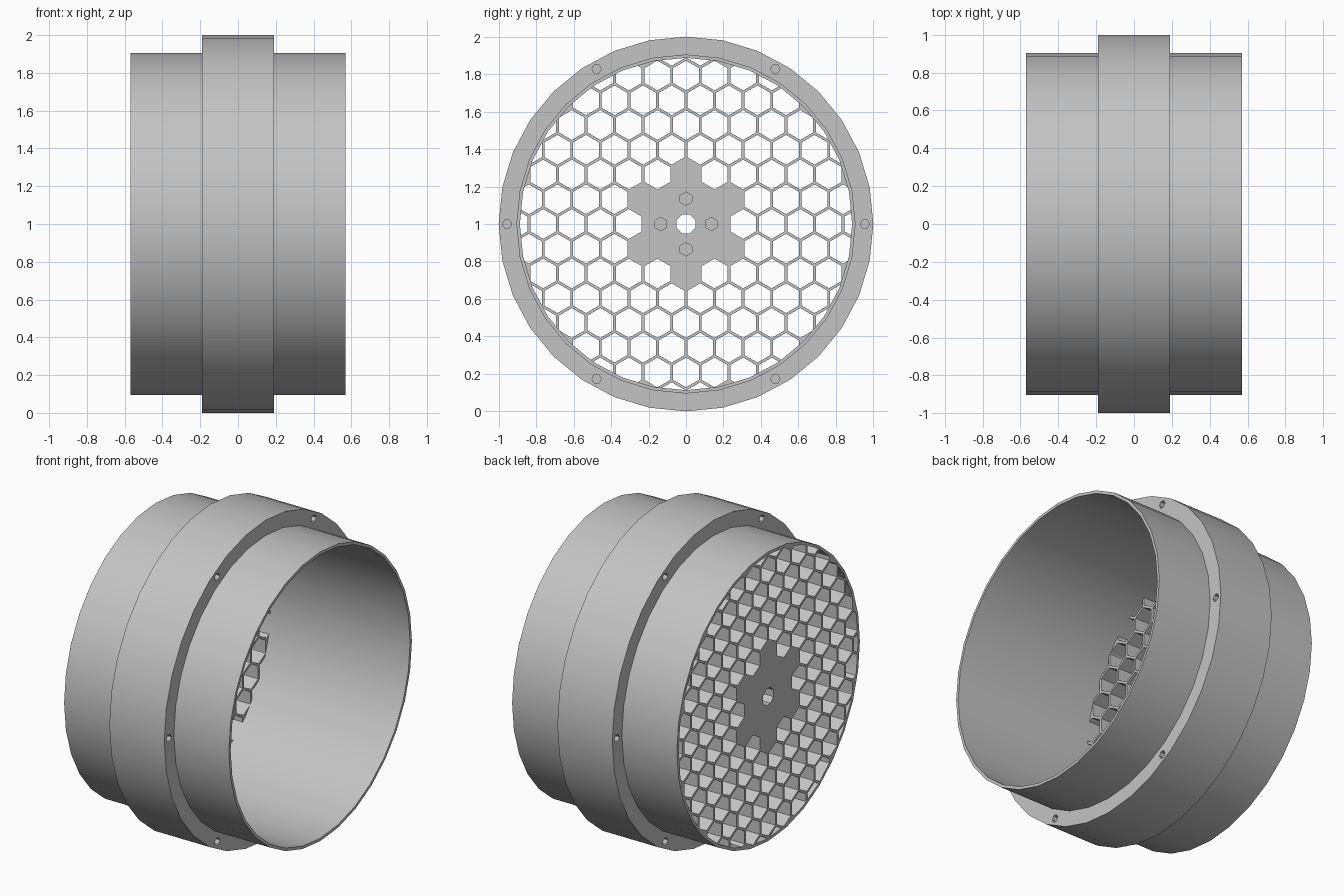
import bpy, bmesh
from math import pi, sin, cos, hypot, radians, sqrt

if "Cube" in bpy.data.objects:
    bpy.data.objects.remove(bpy.data.objects["Cube"])

HALF = 0.57        # half length of the tube along x
R_TUBE, R_IN, R_BAND = 0.905, 0.887, 1.0
BAND = 0.19        # half width of the raised band
SIDES = 32
PITCH, WALL = 0.1525, 0.015
DEPTH = 0.18       # honeycomb depth

grey = bpy.data.materials.new("plain grey")
grey.use_nodes = True
colour = (0.55, 0.55, 0.55, 1)
grey.diffuse_color = colour
grey.node_tree.nodes["Principled BSDF"].inputs["Base Color"].default_value = colour


def ring(bm, x, r, n, y=0.0, z=0.0, phase=0.0):
    """Ring of vertices around an axis parallel to x."""
    angles = [phase + 2 * pi * i / n for i in range(n)]
    return [bm.verts.new((x, y + r * cos(a), 1 + z + r * sin(a))) for a in angles]


def bridge(bm, a, b):
    n = len(a)
    for i in range(n):
        j = (i + 1) % n
        bm.faces.new((a[i], a[j], b[j], b[i]))


def prism(bm, x0, x1, r, n, y=0.0, z=0.0, phase=0.0):
    a = ring(bm, x0, r, n, y, z, phase)
    b = ring(bm, x1, r, n, y, z, phase)
    bridge(bm, a, b)
    bm.faces.new(a)
    bm.faces.new(b)


def make(name, bm):
    bmesh.ops.recalc_face_normals(bm, faces=bm.faces)
    mesh = bpy.data.meshes.new(name)
    bm.to_mesh(mesh)
    bm.free()
    mesh.materials.append(grey)
    obj = bpy.data.objects.new(name, mesh)
    bpy.context.collection.objects.link(obj)
    return obj


def cut(obj, cutter):
    """Subtract the cutter, then discard it."""
    mod = obj.modifiers.new("cut", 'BOOLEAN')
    mod.operation = 'DIFFERENCE'
    mod.solver = 'EXACT'
    mod.object = cutter
    deps = bpy.context.evaluated_depsgraph_get()
    mesh = bpy.data.meshes.new_from_object(obj.evaluated_get(deps))
    obj.modifiers.clear()
    obj.data = mesh
    bpy.data.objects.remove(cutter)


# Tube with raised band: closed profile turned around x
profile = [(-HALF, R_IN), (-HALF, R_TUBE), (-BAND, R_TUBE), (-BAND, R_BAND),
           (BAND, R_BAND), (BAND, R_TUBE), (HALF, R_TUBE), (HALF, R_IN)]
bm = bmesh.new()
rings = [ring(bm, x, r, SIDES) for x, r in profile]
for i, current in enumerate(rings):
    bridge(bm, current, rings[(i + 1) % len(rings)])
tube = make("tube_body", bm)

# Six blind screw holes in each face of the band
bm = bmesh.new()
for k in range(6):
    a = k * pi / 3
    for side in (-1, 1):
        prism(bm, side * 0.08, side * 0.25, 0.025, 6, 0.955 * cos(a), 0.955 * sin(a))
cut(tube, make("screw_hole_cutter", bm))

# Honeycomb disc at one end, with a solid star in the middle
bm = bmesh.new()
prism(bm, -HALF, -HALF + DEPTH, R_IN + 0.002, SIDES)
comb = make("honeycomb_grille", bm)

bm = bmesh.new()
cell_r = (PITCH - WALL) / sqrt(3)
for row in range(-7, 8):
    for col in range(-7, 8):
        y = (col + 0.5 * (row % 2)) * PITCH
        z = row * PITCH * sqrt(3) / 2
        d = hypot(y, z)
        if 1.8 * PITCH < d < R_IN + 0.06:
            prism(bm, -0.7, -0.3, cell_r, 6, y, z, pi / 6)

# Centre through hole and four blind mounting holes on the inner side
prism(bm, -0.7, -0.3, 0.055, 8, phase=pi / 8)
for k in range(4):
    a = k * pi / 2
    prism(bm, -HALF + 0.06, -0.3, 0.036, 6, 0.135 * cos(a), 0.135 * sin(a), pi / 6)
cut(comb, make("cell_cutter", bm))

# Smooth shading with sharp edges kept
for obj in bpy.context.selected_objects:
    obj.select_set(False)
for obj in (tube, comb):
    obj.select_set(True)
bpy.context.view_layer.objects.active = tube
bpy.ops.object.shade_smooth_by_angle(angle=radians(30))
